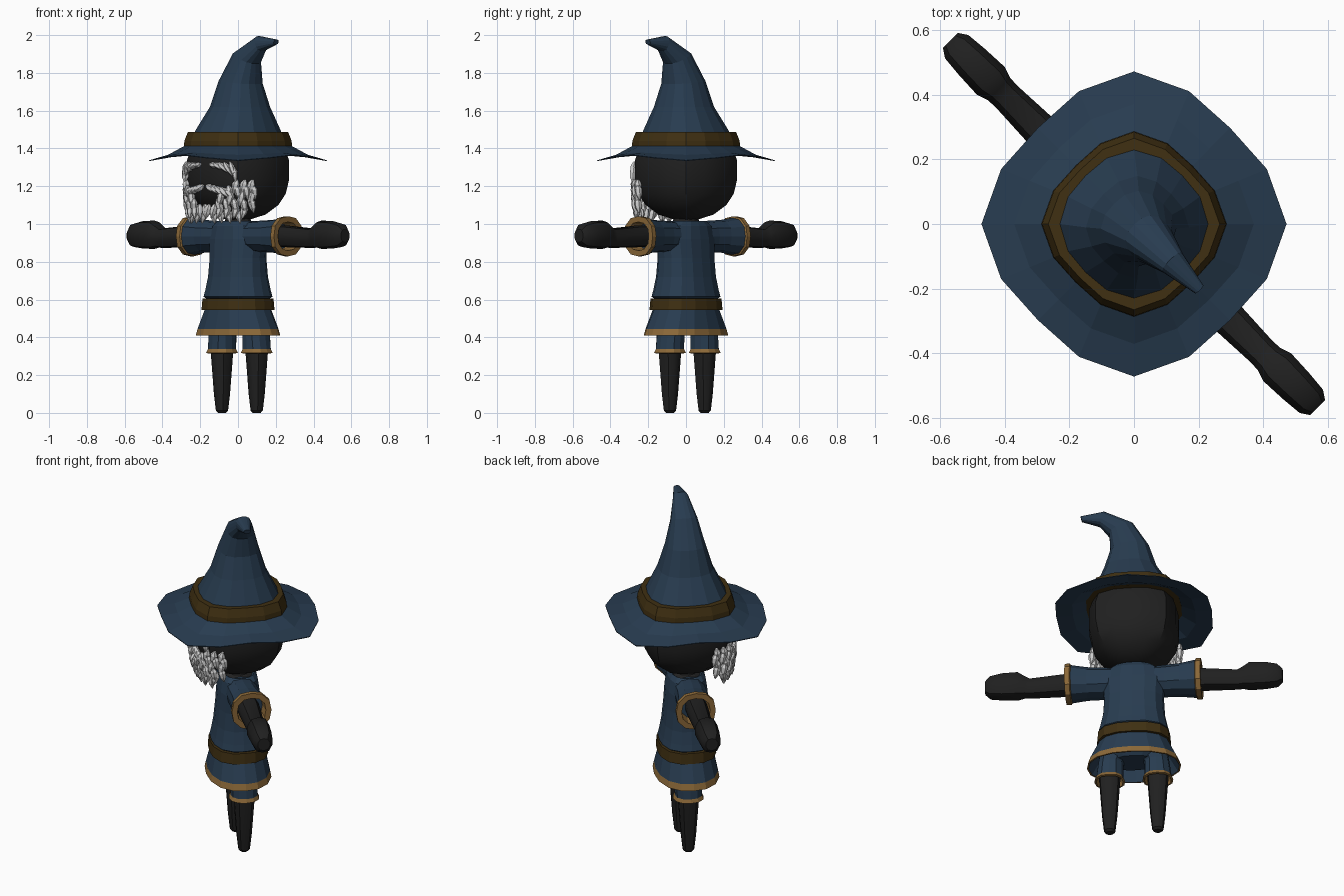
import bpy, bmesh
from math import sin, cos, pi, radians
from mathutils import Matrix

if "Cube" in bpy.data.objects:
    bpy.data.objects.remove(bpy.data.objects["Cube"])


def material(name, rgb):
    m = bpy.data.materials.new(name)
    m.use_nodes = True
    m.diffuse_color = (*rgb, 1)
    bsdf = next(n for n in m.node_tree.nodes if n.type == 'BSDF_PRINCIPLED')
    bsdf.inputs["Base Color"].default_value = (*rgb, 1)
    return m


BLUE = material("blue cloth", (0.021, 0.045, 0.08))
BROWN = material("brown leather", (0.05, 0.029, 0.006))
GOLD = material("gold trim", (0.26, 0.14, 0.04))
DARK = material("dark skin", (0.0145, 0.0145, 0.0145))
WHITE = material("white hair", (0.62, 0.62, 0.62))


# One cross-section; tilt turns it from facing up towards facing +x
def ring(z, ru, rv=None, x=0, y=0, tilt=0, mat=0, droop=0):
    return (x, y, z, ru, rv or ru, radians(tilt), mat, droop)


# Skin rounded-square cross-sections into a closed body
def loft(bm, rings, sides=16, power=3, matrix=Matrix()):
    loops = []
    for x, y, z, ru, rv, t, mat, droop in rings:
        loop = []
        for i in range(sides):
            a = 2 * pi * i / sides
            c, s = cos(a), sin(a)
            r = (abs(c) ** power + abs(s) ** power) ** (-1 / power)
            u, v = c * r * ru, s * r * rv
            drop = droop * sin(2 * a) ** 2
            p = matrix @ Matrix.Translation((x + u * cos(t), y + v, z - u * sin(t) - drop))
            loop.append(bm.verts.new(p.translation))
        loops.append(loop)
    for k in range(len(loops) - 1):
        lo, hi = loops[k], loops[k + 1]
        for i in range(sides):
            j = (i + 1) % sides
            f = bm.faces.new((lo[i], lo[j], hi[j], hi[i]))
            f.material_index = rings[k][6]
    bm.faces.new(loops[0][::-1]).material_index = rings[0][6]
    bm.faces.new(loops[-1]).material_index = rings[-1][6]


# The figure is turned 45 degrees on its stand
def finish(bm, name, mats, smooth=None):
    bmesh.ops.recalc_face_normals(bm, faces=bm.faces)
    me = bpy.data.meshes.new(name)
    bm.to_mesh(me)
    bm.free()
    for m in mats:
        me.materials.append(m)
    ob = bpy.data.objects.new(name, me)
    bpy.context.collection.objects.link(ob)
    ob.rotation_euler.z = -pi / 4
    if smooth:
        bpy.ops.object.select_all(action='DESELECT')
        ob.select_set(True)
        bpy.context.view_layer.objects.active = ob
        bpy.ops.object.shade_smooth_by_angle(angle=radians(smooth))


def part(name, mats, rings, sides=16, power=3, smooth=None):
    bm = bmesh.new()
    loft(bm, rings, sides, power)
    finish(bm, name, mats, smooth)


def pair(name, mats, rings, sides=10, power=2.4, smooth=None):
    for side, sx in (("left", 1), ("right", -1)):
        bm = bmesh.new()
        loft(bm, rings, sides, power, Matrix.Diagonal((sx, 1, 1, 1)))
        finish(bm, side + "_" + name, mats, smooth)


# Head and neck
part("head", [DARK], [ring(1.025, .06), ring(1.05, .13), ring(1.1, .19), ring(1.16, .225),
                      ring(1.23, .24), ring(1.34, .24), ring(1.42, .215), ring(1.46, .12)],
     smooth=25)
part("neck", [DARK], [ring(.95, .12, .085), ring(1.0, .1, .085), ring(1.015, .075, .065),
                      ring(1.07, .06, .055)], 12, 2)

# Hat: drooping brim, leather band, crooked cone
part("hat_brim", [BLUE], [ring(1.405, .235), ring(1.365, .33, droop=.012),
                          ring(1.363, .42, droop=.03), ring(1.367, .42, droop=.03),
                          ring(1.378, .33, droop=.012), ring(1.415, .25), ring(1.43, .2)])
part("hat_band", [BROWN], [ring(1.395, .2), ring(1.395, .256), ring(1.44, .253),
                           ring(1.488, .236), ring(1.488, .2)])
part("hat_cone", [BLUE], [ring(1.42, .225), ring(1.49, .211), ring(1.62, .147, x=.015),
                          ring(1.75, .108, x=.02, tilt=5), ring(1.88, .072, x=.067, tilt=25),
                          ring(1.955, .042, x=.17, tilt=72),
                          ring(1.963, .014, .018, x=.285, tilt=105)], power=2.6)

# Tunic, belt and skirt
part("tunic", [BLUE], [ring(.595, .16, .12), ring(.615, .192, .148), ring(.65, .183, .14),
                       ring(.72, .168, .128), ring(.82, .162, .118), ring(.92, .17, .11),
                       ring(.99, .15, .1), ring(1.015, .115, .085), ring(1.0, .085, .07)],
     power=2.5)
part("belt", [BROWN], [ring(.545, .16, .12), ring(.545, .2, .157), ring(.605, .195, .152),
                       ring(.605, .16, .12)], power=2.6)
part("skirt", [BLUE, GOLD], [ring(.54, .165, .12), ring(.41, .245, .165, mat=1),
                             ring(.41, .254, .174, mat=1), ring(.445, .242, .167),
                             ring(.56, .185, .142)], power=2.3)

# Shorts and legs
part("hips", [BLUE], [ring(.43, .12, .08, y=.01), ring(.47, .19, .12, y=.01),
                      ring(.55, .17, .12)], power=2.4)
pair("shorts_leg", [BLUE, GOLD], [
    ring(.36, .058, x=.13, y=.01, mat=1), ring(.315, .072, x=.13, y=.01, mat=1),
    ring(.318, .083, x=.13, y=.01, mat=1), ring(.338, .074, x=.13, y=.01),
    ring(.42, .068, .075, x=.125, y=.01), ring(.5, .08, .1, x=.1, y=.005)], 12)
pair("leg", [DARK], [ring(0, .02, x=.13, y=.01), ring(.012, .031, x=.13, y=.01),
                     ring(.1, .041, x=.13, y=.01), ring(.32, .057, x=.13, y=.01),
                     ring(.42, .06, x=.13, y=.01)], smooth=35)

# Sleeves with wide trimmed cuffs, then arms and fists
pair("sleeve", [BLUE, GOLD], [
    ring(.935, .075, .085, x=.08, tilt=90), ring(.935, .083, .085, x=.17, tilt=90),
    ring(.935, .086, .088, x=.25, y=.005, tilt=90),
    ring(.935, .098, .1, x=.335, y=.01, tilt=90, mat=1),
    ring(.935, .106, .108, x=.34, y=.01, tilt=90, mat=1),
    ring(.935, .106, .108, x=.367, y=.01, tilt=90, mat=1),
    ring(.935, .076, .078, x=.367, y=.01, tilt=90, mat=1),
    ring(.935, .068, .07, x=.3, y=.01, tilt=90)], 12)
pair("arm", [DARK], [ring(.935, .055, x=.2, tilt=90), ring(.935, .058, x=.36, tilt=90),
                     ring(.925, .052, .048, x=.56, tilt=90),
                     ring(.935, .06, .05, x=.59, tilt=90),
                     ring(.943, .075, .062, x=.625, tilt=90),
                     ring(.943, .073, .058, x=.71, tilt=90),
                     ring(.94, .062, .052, x=.775, tilt=90),
                     ring(.938, .035, .033, x=.803, tilt=90)], 10, 2.6, 35)


# A pointed lock of hair on the face: azimuth, height, sideways swing, outward lift
def lock(bm, azimuth, z, length, width, swing=0, lift=0):
    a = radians(azimuth)
    c, s = abs(cos(a)), abs(sin(a))
    r = .247 * (c ** 3 + s ** 3) ** (-1 / 3) - max(0, 1.14 - z) * .5
    m = (Matrix.Translation((r * sin(a), -r * cos(a), z)) @ Matrix.Rotation(a, 4, 'Z')
         @ Matrix.Rotation(radians(lift), 4, 'X') @ Matrix.Rotation(radians(-swing), 4, 'Y'))
    rings = [ring(0, width * .35, .008), ring(-length * .3, width, .02),
             ring(-length * .65, width * .8, .018), ring(-length, .003, .003)]
    loft(bm, rings, 6, 2, m)


# Beard in overlapping rows, leaving a gap for the mouth
bm = bmesh.new()
ROWS = [(1.235, 44, 62), (1.205, 34, 62), (1.17, 26, 62), (1.135, 20, 60),
        (1.105, 4, 54), (1.08, 8, 44)]
for k, (z, start, end) in enumerate(ROWS):
    count = max(3, round((end - start) / 8))
    for i in range(count):
        a = start + (end - start) * i / (count - 1)
        for sx in (1, -1):
            lock(bm, sx * a, z, .078, .021, sx * (12 if k % 2 else -14), -6 if k > 3 else 4)
finish(bm, "beard", [WHITE])

# Moustache sweeping out from under the nose
bm = bmesh.new()
for sx in (1, -1):
    for i in range(5):
        lock(bm, sx * (3 + 7 * i), 1.205 - .004 * i, .075, .02, sx * (62 - 6 * i), -8)
finish(bm, "moustache", [WHITE])

# Bushy brows drooping at their outer ends
for side, sx in (("left", 1), ("right", -1)):
    bm = bmesh.new()
    for i in range(5):
        lock(bm, sx * (8 + 7 * i), 1.318 + .003 * i, .055 + .01 * i, .016,
             sx * (75 - 14 * i), -6)
    lock(bm, sx * 41, 1.3, .085, .015, sx * 5, -4)
    finish(bm, side + "_brow", [WHITE])
